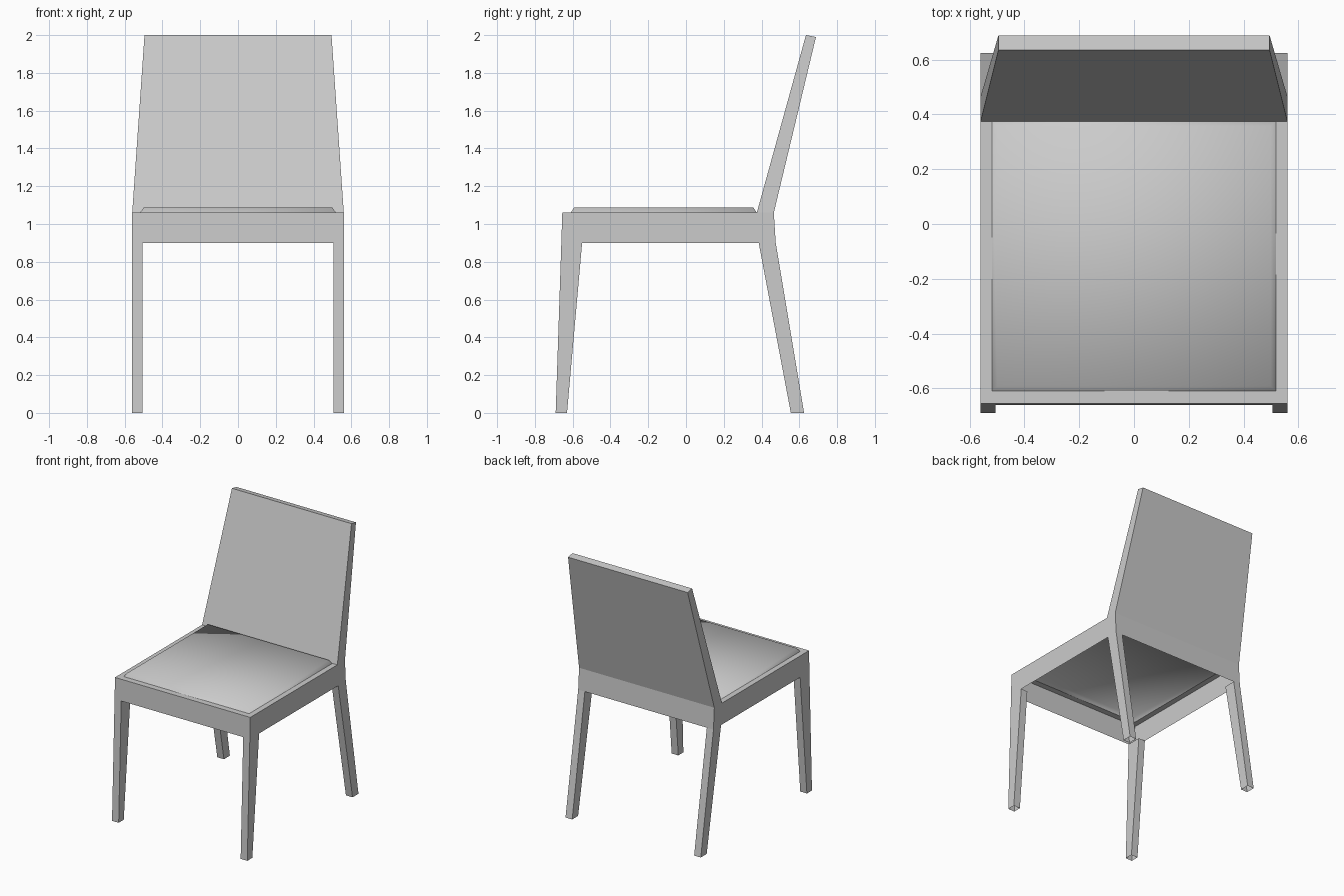
import bpy, bmesh

if "Cube" in bpy.data.objects:
    bpy.data.objects.remove(bpy.data.objects["Cube"])

HALF, INNER = 0.56, 0.505
LOW, TOP = 0.90, 1.06


def build(name, faces, mirror=False, smooth=False):
    """Make a sheet object from corner lists, welding shared corners."""
    bm = bmesh.new()
    for corners in faces:
        bm.faces.new([bm.verts.new(c) for c in corners])
    bmesh.ops.remove_doubles(bm, verts=bm.verts, dist=0.0005)
    bmesh.ops.recalc_face_normals(bm, faces=bm.faces)
    for f in bm.faces:
        f.smooth = smooth
    mesh = bpy.data.meshes.new(name)
    bm.to_mesh(mesh)
    bm.free()
    ob = bpy.data.objects.new(name, mesh)
    bpy.context.collection.objects.link(ob)
    if mirror:
        ob.modifiers.new("mirror", "MIRROR").use_mirror_merge = False
    return ob


def across(a, b, x0=-HALF, x1=HALF):
    """Quad between two (y, z) points, spanning x0 to x1."""
    return [(x0, *a), (x1, *a), (x1, *b), (x0, *b)]


def side(points, x):
    return [(x, y, z) for y, z in points]


def ring(x0, x1, y0, y1, z):
    return [(x0, y0, z), (x1, y0, z), (x1, y1, z), (x0, y1, z)]


def band(a, b):
    """Four quads joining two rings."""
    return [[a[i], a[(i + 1) % 4], b[(i + 1) % 4], b[i]] for i in range(4)]


# Legs: tapered square tubes, open at both ends
legs = {
    "front_leg": [(-0.69, 0), (-0.63, 0), (-0.55, LOW), (-0.66, LOW)],
    "back_leg": [(0.555, 0), (0.625, 0), (0.475, LOW), (0.385, LOW)],
}
for name, p in legs.items():
    build(name, [side(p, INNER), side(p, HALF),
                 across(p[0], p[3], INNER, HALF),
                 across(p[1], p[2], INNER, HALF)], mirror=True)

# Seat frame: thin apron all round, open underneath, with a flat lip on top
rail = [(-0.66, LOW), (0.475, LOW), (0.465, TOP), (-0.655, TOP)]
CX, CY0, CY1 = 0.519, -0.61, 0.375
build("seat_frame", [
    side(rail, -HALF), side(rail, HALF),
    across(rail[0], rail[3]), across(rail[1], rail[2]),
])
build("seat_frame_lip", [
    across((-0.655, TOP), (CY0, TOP)),
    across((CY0, TOP), (CY1, TOP), -HALF, -CX),
    across((CY0, TOP), (CY1, TOP), CX, HALF),
])

# Backrest, leaning back and narrowing towards the top
W = 0.495
lower = ring(-HALF, HALF, 0.375, 0.465, TOP)
upper = [(-W, 0.635, 2.0), (W, 0.635, 2.0), (W, 0.688, 1.99), (-W, 0.688, 1.99)]
build("backrest", band(lower, upper) + [upper])

# Seat cushion: shallow raised sheet, softly shaded
rim = ring(-CX, CX, CY0, CY1, TOP)
pad = ring(-CX + 0.02, CX - 0.02, CY0 + 0.018, CY1 - 0.018, 1.087)
build("seat_cushion", band(rim, pad) + [pad], smooth=True)
